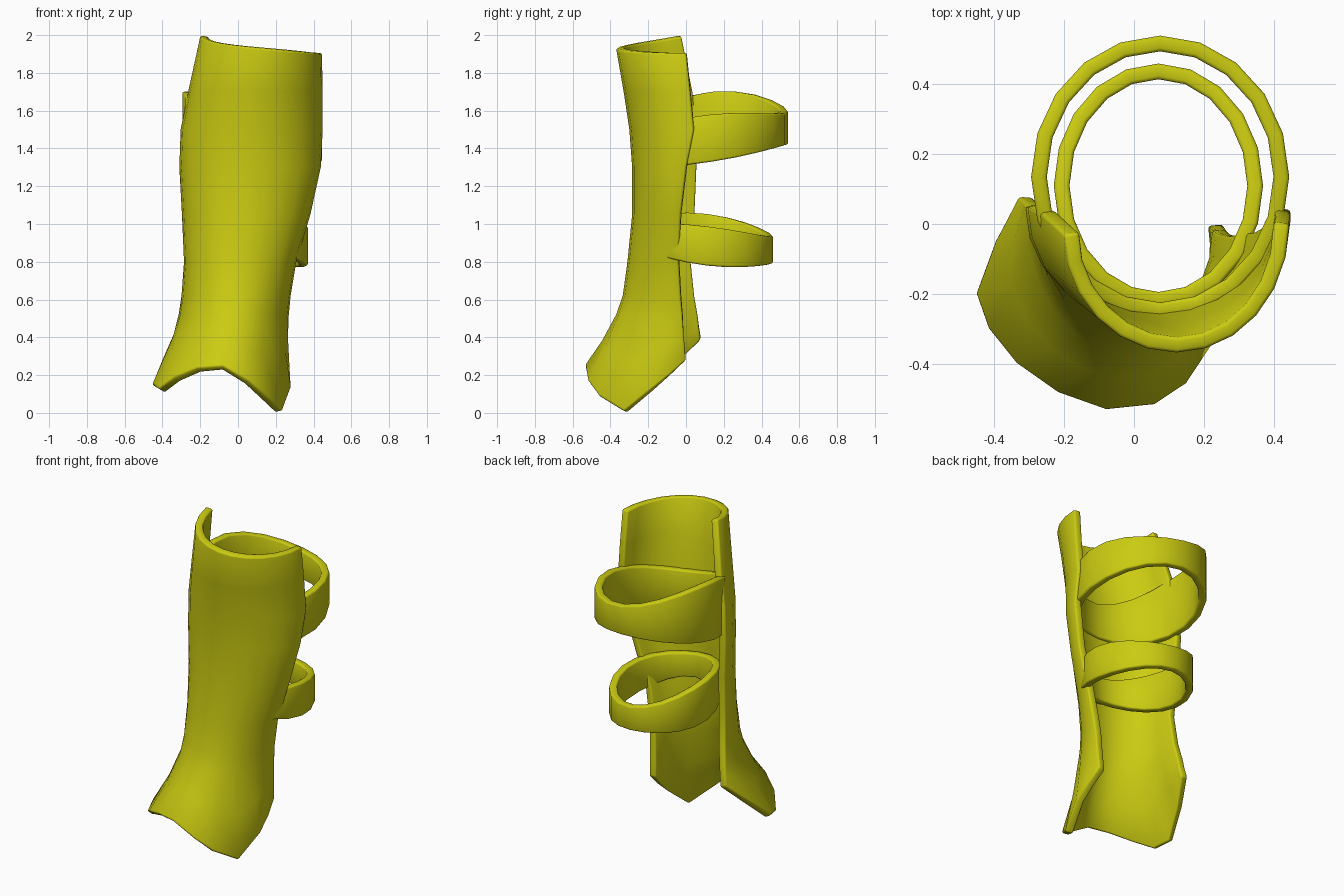
import bpy
from math import sin, cos, pi, radians

default = bpy.data.objects.get("Cube")
if default:
    bpy.data.objects.remove(default, do_unlink=True)

olive = bpy.data.materials.new("olive_yellow")
olive.use_nodes = True
colour = (0.6, 0.6, 0.006, 1)
olive.diffuse_color = colour
olive.node_tree.nodes["Principled BSDF"].inputs["Base Color"].default_value = colour


def thick_sheet(name, rows, closed, thickness):
    """Skin rows of points (top to bottom), thicken inward and soften the rim."""
    count = len(rows[0])
    verts = [p for row in rows for p in row]
    faces = []
    for r in range(len(rows) - 1):
        for c in range(count if closed else count - 1):
            d = (c + 1) % count
            a, b = r * count, (r + 1) * count
            faces.append((a + c, b + c, b + d, a + d))
    mesh = bpy.data.meshes.new(name)
    mesh.from_pydata(verts, [], faces)
    mesh.materials.append(olive)
    obj = bpy.data.objects.new(name, mesh)
    bpy.context.collection.objects.link(obj)
    solid = obj.modifiers.new("thickness", 'SOLIDIFY')
    solid.thickness = thickness
    solid.offset = -1
    bevel = obj.modifiers.new("soft_rim", 'BEVEL')
    bevel.width = 0.01
    bevel.segments = 2
    bevel.limit_method = 'ANGLE'
    bevel.angle_limit = radians(50)
    bpy.ops.object.select_all(action='DESELECT')
    obj.select_set(True)
    bpy.context.view_layer.objects.active = obj
    bpy.ops.object.shade_smooth_by_angle(angle=radians(40))
    return obj


# Shin shell: half-ellipse sections (z, right x, left x, front y, right back y, left back y)
COLUMNS = 13
sections = [
    (1.92, -0.20, 0.445, -0.37, -0.03, 0.0),
    (1.7, -0.265, 0.45, -0.33, 0.03, 0.02),
    (1.5, -0.305, 0.45, -0.30, 0.05, 0.04),
    (1.3, -0.312, 0.44, -0.285, 0.05, 0.0),
    (1.05, -0.298, 0.385, -0.285, 0.04, -0.03),
    (0.8, -0.287, 0.31, -0.31, 0.02, -0.04),
    (0.62, -0.30, 0.28, -0.335, 0.04, -0.03),
    (0.52, -0.315, 0.27, -0.37, 0.06, -0.02),
]
shell_rows = []
for k, (z, xr, xl, front, back_r, back_l) in enumerate(sections):
    row = []
    for c in range(COLUMNS):
        u = c / (COLUMNS - 1)
        t = pi * (1 + u)
        back = back_r + (back_l - back_r) * u
        x = (xl + xr) / 2 + (xl - xr) / 2 * cos(t)
        y = back + (back - front) * sin(t)
        # the top rim rises towards the right side
        height = 1.905 + 0.095 * (1 - u) ** 2 if k == 0 else z
        row.append((x, y, height))
    shell_rows.append(row)

# Flared, arched hem over the foot
hem = [
    (-0.33, 0.08, 0.40), (-0.40, -0.05, 0.28), (-0.455, -0.2, 0.15),
    (-0.42, -0.30, 0.13), (-0.34, -0.40, 0.19), (-0.22, -0.485, 0.24),
    (-0.08, -0.535, 0.25), (0.06, -0.52, 0.17), (0.15, -0.46, 0.09),
    (0.235, -0.33, 0.01), (0.28, -0.18, 0.13), (0.275, -0.09, 0.20),
    (0.255, 0.0, 0.28),
]
middle = []
for p, q in zip(shell_rows[-1], hem):
    middle.append(tuple(a + (b - a) * f for a, b, f in zip(p, q, (0.42, 0.44, 0.5))))
shell_rows += [middle, hem]
thick_sheet("shin_shell", shell_rows, False, 0.045)


# Calf straps: closed bands whose rims wave around the leg
def strap(name, cx, cy, rx, ry, top, bottom):
    rows = []
    for level, side, depth, wave in (top, bottom):
        row = []
        for i in range(20):
            t = 2 * pi * i / 20
            z = level + side * cos(t) + depth * sin(t) + wave * cos(2 * t)
            row.append((cx + rx * cos(t), cy + ry * sin(t), z))
        rows.append(row)
    thick_sheet(name, rows, True, 0.045)


strap("upper_strap", 0.075, 0.135, 0.37, 0.405,
      (1.6, -0.06, 0.04, 0.04), (1.345, 0, 0.06, -0.015))
strap("lower_strap", 0.07, 0.11, 0.30, 0.35,
      (1.0, -0.033, -0.04, 0.02), (0.81, -0.01, -0.04, -0.02))
